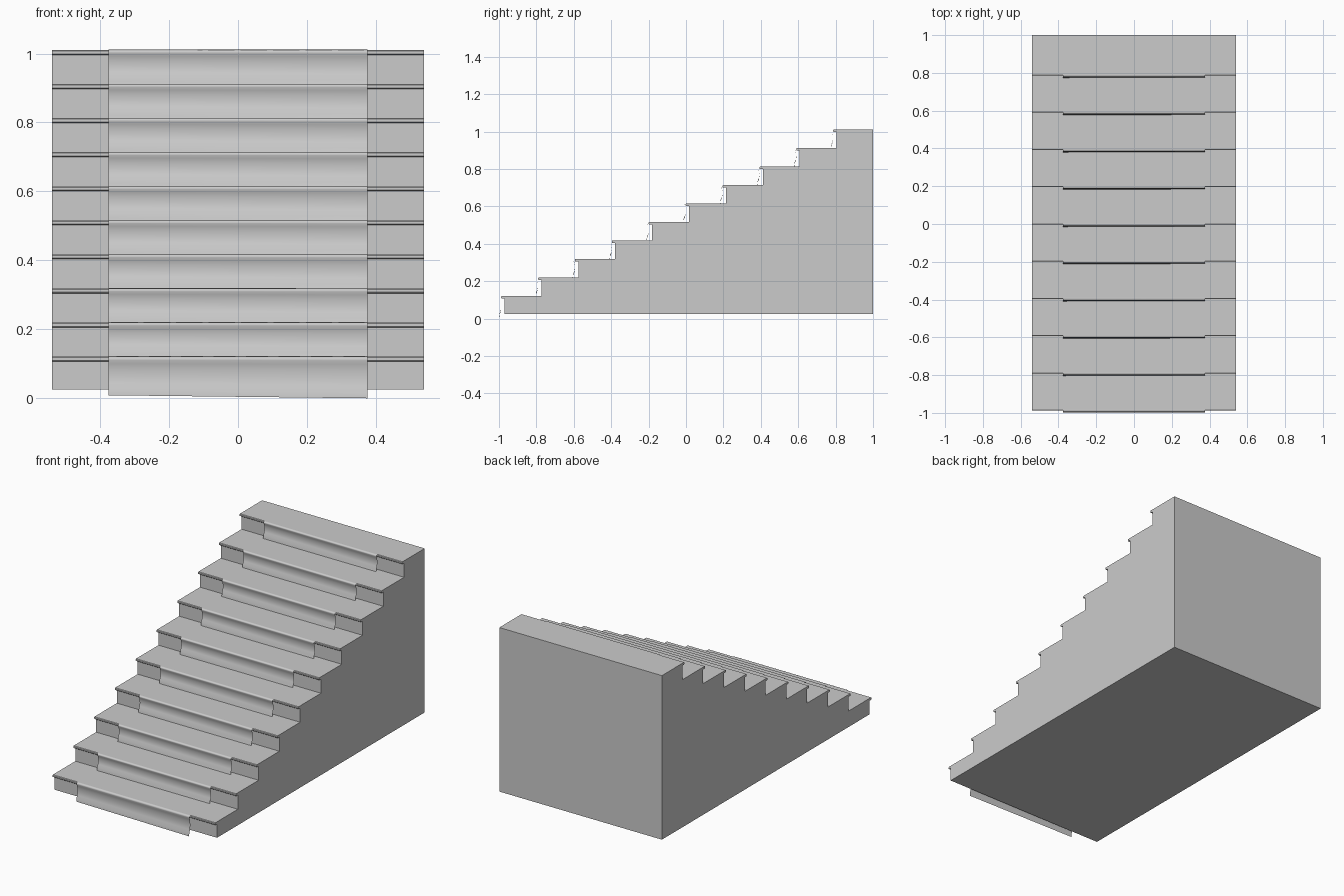
import bpy, bmesh

if "Cube" in bpy.data.objects:
    bpy.data.objects.remove(bpy.data.objects["Cube"])

STEPS = 10
RUN, RISE = 0.1972, 0.0988
HALF_W, CARPET_W = 0.54, 0.375
BASE, NOSE_Y, TOP_Z = 0.025, -0.988, 0.121
OVERHANG, THICK = 0.018, 0.014


def make_object(name, bm):
    mesh = bpy.data.meshes.new(name)
    bm.to_mesh(mesh)
    bm.free()
    obj = bpy.data.objects.new(name, mesh)
    bpy.context.collection.objects.link(obj)
    return obj


def step_origin(i):
    return NOSE_Y + RUN * i, TOP_Z + RISE * i


# Solid staircase: stepped side profile with thin chamfered nosings
profile = [(1.0, BASE), (NOSE_Y + OVERHANG, BASE)]
for i in range(STEPS):
    y, z = step_origin(i)
    profile += [(y + OVERHANG, z - THICK), (y + 0.003, z - THICK),
                (y, z - THICK + 0.003), (y, z - 0.003), (y + 0.003, z)]
    if i < STEPS - 1:
        profile.append((y + RUN + OVERHANG, z))
profile.append((1.0, TOP_Z + RISE * (STEPS - 1)))

bm = bmesh.new()
face = bm.faces.new([bm.verts.new((-HALF_W, y, z)) for y, z in profile])
ext = bmesh.ops.extrude_face_region(bm, geom=[face])
moved = [g for g in ext["geom"] if isinstance(g, bmesh.types.BMVert)]
bmesh.ops.translate(bm, verts=moved, vec=(2 * HALF_W, 0, 0))
bmesh.ops.recalc_face_normals(bm, faces=bm.faces)
make_object("staircase", bm)

# Carpet runner: thin sheet hanging over each nosing, tucked just under each tread
# Offsets from the nosing: (y, fraction of the drop to the tread below)
drape = [(-0.008, 1.08), (-0.007, 0.93), (-0.003, 0.75), (0.0, 0.55),
         (-0.001, 0.35), (-0.004, 0.2), (-0.008, 0.1), (-0.008, 0.05),
         (-0.004, 0.01), (0.004, -0.01), (0.02, 0.05)]
path = []
for i in range(STEPS):
    y, z = step_origin(i)
    if i > 0:
        path.append((y - 0.014, z - RISE - 0.006, 0))
    for dy, f in drape:
        drop = 0.108 if i == 0 else RISE * 0.9
        path.append((y + dy - (0.003 if f > 0.9 else 0), z - f * drop, f))

columns = 8
bm = bmesh.new()
rows = []
for y, z, f in path:
    row = []
    for c in range(columns + 1):
        x = -CARPET_W + 2 * CARPET_W * c / columns
        row.append(bm.verts.new((x, y, z - 0.004 * max(f, 0) * x / CARPET_W)))
    rows.append(row)
for lower, upper in zip(rows, rows[1:]):
    for c in range(columns):
        bm.faces.new((lower[c], lower[c + 1], upper[c + 1], upper[c]))
carpet = make_object("carpet_runner", bm)
carpet.select_set(True)
bpy.context.view_layer.objects.active = carpet
bpy.ops.object.shade_smooth_by_angle(angle=1.0)
